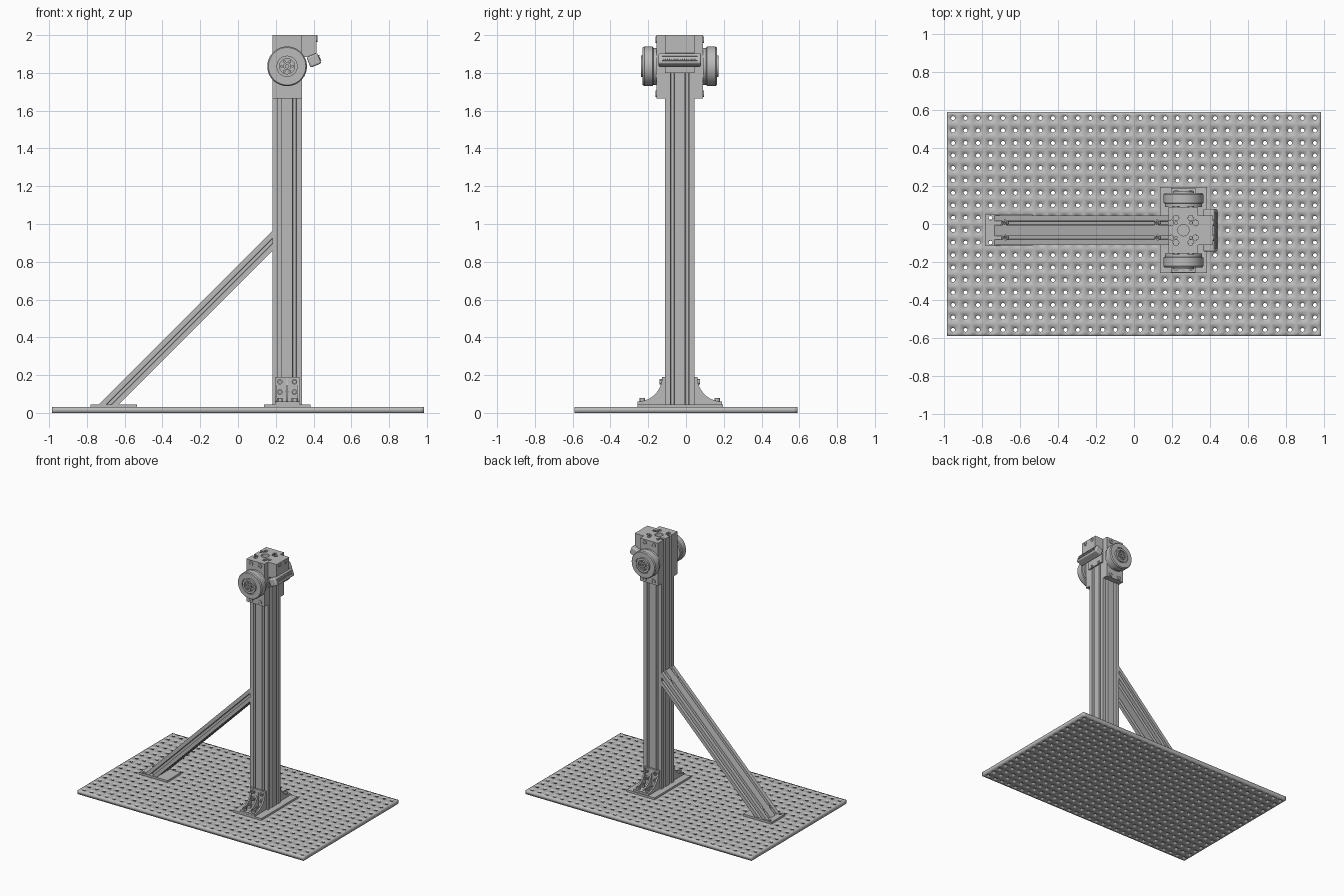
import bpy, bmesh
from math import pi, cos, sin, radians, sqrt
from mathutils import Matrix, Vector

if "Cube" in bpy.data.objects:
    bpy.data.objects.remove(bpy.data.objects["Cube"])

grey = bpy.data.materials.new("metal grey")
grey.use_nodes = True
COLOUR = (0.5, 0.5, 0.5, 1)
grey.diffuse_color = COLOUR
grey.node_tree.nodes["Principled BSDF"].inputs["Base Color"].default_value = COLOUR

CX, CY = 0.26, -0.033      # column axis
HALF, SLOT = 0.078, 0.039  # column half width, slot offset
PLATE = 0.03               # base plate thickness
FOOT = 0.045               # top of the foot plates
parts = []
ALONG_X = Matrix(((0, 0, 1), (1, 0, 0), (0, 1, 0))).to_4x4()
ALONG_Y = Matrix.Rotation(pi / 2, 4, 'X')


def add(name, mesh, matrix=Matrix()):
    ob = bpy.data.objects.new(name, mesh)
    bpy.context.collection.objects.link(ob)
    ob.matrix_world = matrix
    if not mesh.materials:
        mesh.materials.append(grey)
    parts.append(ob)
    return ob


def from_bmesh(name, bm, matrix=Matrix()):
    bmesh.ops.recalc_face_normals(bm, faces=bm.faces)
    mesh = bpy.data.meshes.new(name)
    bm.to_mesh(mesh)
    bm.free()
    return add(name, mesh, matrix)


def box(name, lo, hi):
    lo, hi = Vector(lo), Vector(hi)
    bm = bmesh.new()
    bmesh.ops.create_cube(bm, size=1)
    bmesh.ops.scale(bm, vec=hi - lo, verts=bm.verts)
    return from_bmesh(name, bm, Matrix.Translation((lo + hi) / 2))


def prism(name, loops, depth, matrix):
    """Fill 2D loops (inner ones become holes) and extrude them."""
    cu = bpy.data.curves.new(name, 'CURVE')
    cu.dimensions, cu.fill_mode, cu.extrude = '2D', 'BOTH', depth / 2
    for loop in loops:
        sp = cu.splines.new('POLY')
        sp.points.add(len(loop) - 1)
        for p, (x, y) in zip(sp.points, loop):
            p.co = (x, y, 0, 1)
        sp.use_cyclic_u = True
    tmp = bpy.data.objects.new(name, cu)
    bpy.context.collection.objects.link(tmp)
    bpy.context.view_layer.update()
    mesh = bpy.data.meshes.new_from_object(tmp.evaluated_get(bpy.context.evaluated_depsgraph_get()))
    bpy.data.objects.remove(tmp)
    mesh.materials.clear()
    bm = bmesh.new()
    bm.from_mesh(mesh)
    bmesh.ops.remove_doubles(bm, verts=bm.verts, dist=1e-5)
    return from_bmesh(name, bm, matrix)


def lathe(name, profile, place, direction, n=32):
    """Spin (radius, height) points around an axis."""
    bm = bmesh.new()
    vs = [bm.verts.new((r, 0, h)) for r, h in profile]
    es = [bm.edges.new(e) for e in zip(vs, vs[1:])]
    bmesh.ops.spin(bm, geom=vs + es, axis=(0, 0, 1), cent=(0, 0, 0), angle=2 * pi, steps=n)
    bmesh.ops.remove_doubles(bm, verts=bm.verts, dist=1e-5)
    turn = Vector(direction).to_track_quat('Z', 'Y').to_matrix().to_4x4()
    return from_bmesh(name, bm, Matrix.Translation(place) @ turn)


def bolt(name, place, direction, r=0.015, h=0.012):
    lathe(name, [(0, 0), (r, 0), (r, h), (r * .5, h), (r * .5, h * .3), (0, h * .3)],
          place, direction, 12)


def circle(x, y, r, n=16):
    return [(x + r * cos(2 * pi * i / n), y + r * sin(2 * pi * i / n)) for i in range(n)]


def slotted(hx, hy):
    """Outline of a T-slot extrusion."""
    half_slot = [(.01, 0), (.01, .012), (.017, .012), (.008, .027)]  # half width, depth
    pts = []
    for k in range(4):
        run, dist = (hx, hy) if k % 2 == 0 else (hy, hx)
        side = [(-run, dist)]
        for c in ((-SLOT, SLOT) if run > .05 else (0,)):
            side += [(c - w, dist - d) for w, d in half_slot]
            side += [(c + w, dist - d) for w, d in reversed(half_slot)]
        for _ in range(k):
            side = [(y, -x) for x, y in side]
        pts += side
    return pts


# Perforated base plate: one cell with a hole, repeated
pitch_x, pitch_y, nx, ny = 1.97 / 30, 1.18 / 18, 30, 18
bm = bmesh.new()
rings = [[], []]
for i in range(16):
    c, s = cos(pi * i / 8), sin(pi * i / 8)
    m = max(abs(c), abs(s))
    rings[0].append(bm.verts.new((c * .0105, s * .0105, 0)))
    rings[1].append(bm.verts.new((c / m * pitch_x / 2, s / m * pitch_y / 2, 0)))
for i in range(16):
    j = (i + 1) % 16
    bm.faces.new((rings[0][i], rings[1][i], rings[1][j], rings[0][j]))
base = from_bmesh("base_plate", bm, Matrix.Translation(
    (-pitch_x * (nx - 1) / 2, -pitch_y * (ny - 1) / 2, PLATE / 2)))
for count, offset in ((nx, (pitch_x, 0, 0)), (ny, (0, pitch_y, 0))):
    arr = base.modifiers.new("repeat", 'ARRAY')
    arr.count = count
    arr.use_relative_offset, arr.use_constant_offset = False, True
    arr.constant_offset_displace = offset
    arr.use_merge_vertices, arr.merge_threshold = True, 0.0005
sol = base.modifiers.new("thickness", 'SOLIDIFY')
sol.thickness, sol.offset = PLATE, 0

# Upright column
bores = [circle(sx * SLOT, sy * SLOT, .007, 10) for sx in (-1, 1) for sy in (-1, 1)]
prism("column", [slotted(HALF, HALF), circle(0, 0, .03)] + bores, 2 - FOOT,
      Matrix.Translation((CX, CY, (2 + FOOT) / 2)))

# Diagonal brace, with ends mitred to the foot and the column
brace = prism("brace", [slotted(HALF, .037)], 1, Matrix())
along, normal = Vector((1, 0, 1)) / sqrt(2), Vector((-1, 0, 1)) / sqrt(2)
start = Vector((-.683, CY, FOOT))
for v in brace.data.vertices:
    p = start + Vector((0, v.co.x, 0)) + normal * v.co.y
    if v.co.z < 0:
        t = (FOOT - p.z) / along.z
    else:
        t = (CX - HALF - p.x) / along.x
    v.co = p + along * t
brace.data.update()
for sy in (-SLOT, SLOT):
    for x in (-.68, .12):
        bolt("brace_bolt", Vector((x, CY + sy, x + .777)) - normal * .012, normal, .017, .015)

# Brace foot plate
holes = [circle(-.755, CY + s * .065, .011, 12) for s in (-1, 1)]
prism("brace_foot", [[(-.782, -.115), (-.535, -.115), (-.535, .053), (-.782, .053)]] + holes,
      FOOT - PLATE, Matrix.Translation((0, 0, (FOOT + PLATE) / 2)))

# Column foot plate and curved gusset brackets
box("column_foot", (.138, -.257, PLATE), (.383, .195, FOOT))
rib = [(0, 0), (.145, 0)] + [(.145 - .13 * sin(a), .145 - .13 * cos(a))
                             for a in [pi / 2 * i / 10 for i in range(11)]] + [(0, .145)]
for s in (-1, 1):
    y0 = CY + s * HALF
    loop = [(s * a, b) for a, b in rib]
    for x in (-.059, .059, 0):
        prism("gusset_rib", [loop], .012, Matrix.Translation((CX + x, y0, FOOT)) @ ALONG_X)
    box("gusset_back", (CX - .065, min(y0, y0 + s * .014), FOOT),
        (CX + .065, max(y0, y0 + s * .014), .19))
    box("gusset_floor", (CX - .065, min(y0, y0 + s * .145), FOOT),
        (CX + .065, max(y0, y0 + s * .145), FOOT + .014))
    for x in (-SLOT, SLOT):
        for z in (.11, .165):
            bolt("gusset_bolt", (CX + x, y0 + s * .014, z), (0, s, 0), .015, .014)
        for d in (.065, .12):
            bolt("floor_bolt", (CX + x, y0 + s * d, FOOT + .014), (0, 0, 1), .015, .02)

# Head: side plates carrying round wheels
wheel = [(0, 0), (.098, 0), (.098, .018), (.105, .022), (.105, .066), (.099, .074), (.064, .074),
         (.064, .068), (.056, .068), (.056, .082), (.04, .082), (.04, .07), (.02, .07),
         (.02, .08), (.009, .08), (.009, .07), (0, .07)]
for s in (-1, 1):
    y0, y1 = CY + s * HALF, CY + s * .122
    box("head_side_plate", (CX - HALF, min(y0, y1), 1.665), (CX + HALF, max(y0, y1), 2))
    lathe("wheel", wheel, (CX, y1, 1.835), (0, s, 0), 48)
    for i in range(6):
        a = i * pi / 3
        bolt("hub_bolt", (CX + .03 * cos(a), y1 + s * .068, 1.835 + .03 * sin(a)),
             (0, s, 0), .007, .01)
    for x in (-SLOT, SLOT):
        for z in (1.69, 1.975):
            bolt("plate_bolt", (CX + x, y1, z), (0, s, 0), .018, .006)

# Head: block on the outer side of the column
block = [(.338, 2), (.415, 2), (.415, 1.905), (.385, 1.885), (.35, 1.885), (.35, 1.8), (.338, 1.8)]
prism("head_block", [block], 2 * HALF, Matrix.Translation((0, CY, 0)) @ ALONG_Y)
for sy in (-SLOT, SLOT):
    bolt("block_bolt", (.415, CY + sy, 1.98), (1, 0, 0), .017, .005)
    bolt("block_bolt", (.35, CY + sy, 1.815), (1, 0, 0), .012, .005)

# Tilted sensor bar with a ribbed face
tilt = Matrix.Translation((.402, CY, 1.867)) @ Matrix.Rotation(radians(-22), 4, 'Y')
bar = box("sensor_bar", (-.031, -.113, -.03), (.031, .113, .03))
bar.matrix_world = tilt
bev = bar.modifiers.new("rounded", 'BEVEL')
bev.width, bev.segments = .01, 3
for z in (-.013, .013):
    rail = box("sensor_rail", (.03, -.095, z - .003), (.036, .095, z + .003))
    rail.matrix_world = tilt @ rail.matrix_world
for i in range(18):
    y = -.085 + i * .01
    fin = box("sensor_fin", (.03, y - .002, -.008), (.035, y + .002, .008))
    fin.matrix_world = tilt @ fin.matrix_world

# Smooth round parts, keeping edges sharp
bpy.ops.object.select_all(action='DESELECT')
for ob in parts:
    ob.select_set(True)
bpy.context.view_layer.objects.active = parts[0]
bpy.ops.object.shade_smooth_by_angle(angle=radians(30))
